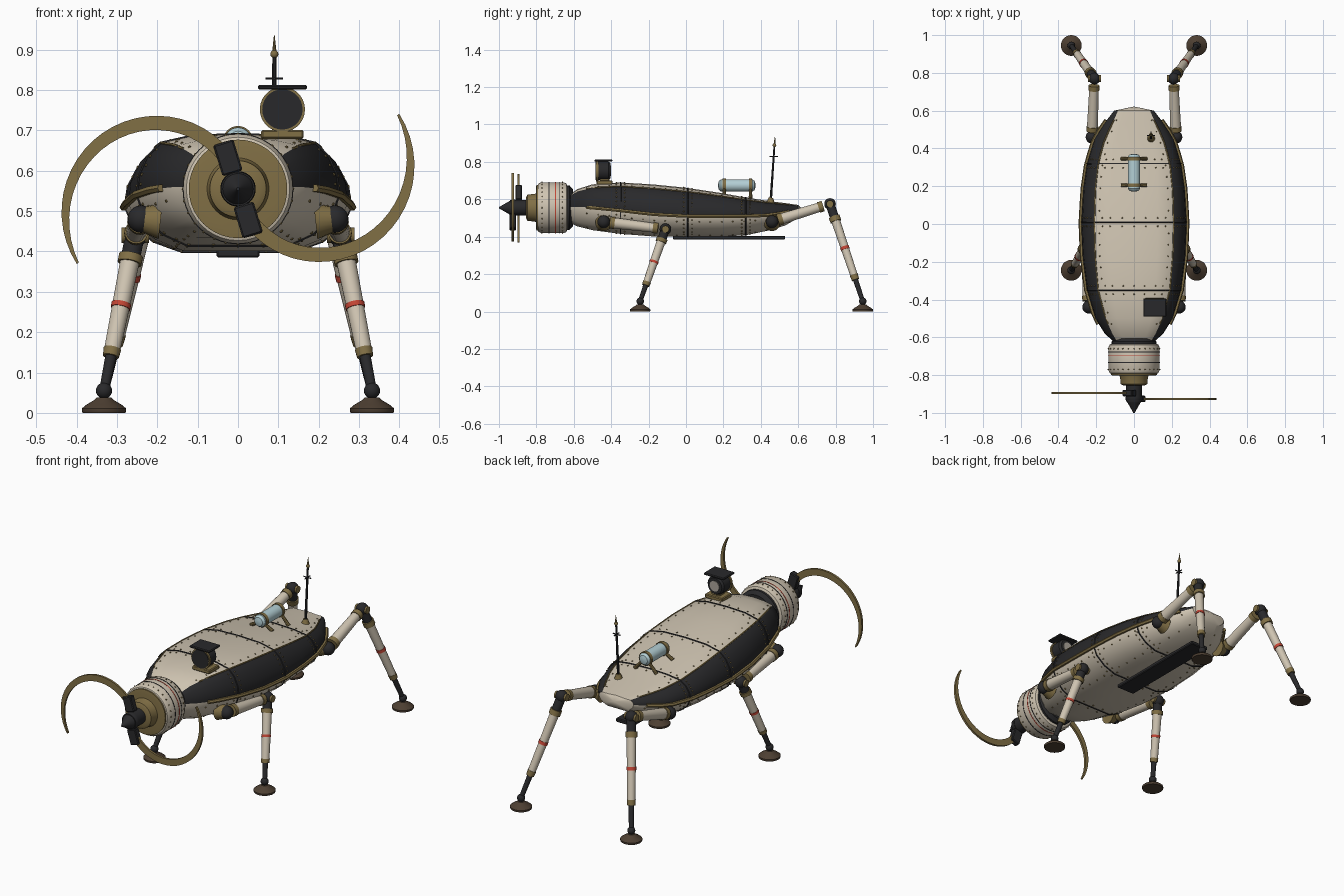
import bpy, bmesh, math
from mathutils import Vector, Matrix

cube = bpy.data.objects.get("Cube")
if cube:
    bpy.data.objects.remove(cube, do_unlink=True)
made = []


def material(name, *rgb):
    m = bpy.data.materials.new(name)
    m.use_nodes = True
    m.diffuse_color = (*rgb, 1)
    m.node_tree.nodes["Principled BSDF"].inputs["Base Color"].default_value = (*rgb, 1)
    return m


CREAM = material("cream paint", .62, .55, .44)
DARK = material("dark iron", .022, .022, .024)
BRASS = material("aged brass", .22, .16, .06)
BROWN = material("brown rubber", .075, .05, .032)
RED = material("red marking", .55, .06, .035)
GLASS = material("pale blue glass", .45, .62, .66)
GREY = material("warm grey", .42, .38, .33)


def finish(name, bm, *mats):
    bmesh.ops.recalc_face_normals(bm, faces=bm.faces)
    me = bpy.data.meshes.new(name)
    bm.to_mesh(me)
    bm.free()
    for m in mats:
        me.materials.append(m)
    ob = bpy.data.objects.new(name, me)
    bpy.context.collection.objects.link(ob)
    made.append(ob)
    return ob


def loft(bm, rings):
    """Skin between closed rings of points; returns the vertex rings."""
    vs = [[bm.verts.new(p) for p in r] for r in rings]
    n = len(vs[0])
    for a, b in zip(vs, vs[1:]):
        for i in range(n):
            bm.faces.new((a[i], a[(i + 1) % n], b[(i + 1) % n], b[i]))
    return vs


def lathe(name, origin, axis, profile, mat, segs=24):
    """Turn (distance, radius) pairs around an axis."""
    q = Vector(axis).to_track_quat('Z', 'Y')
    rings = []
    for d, r in profile:
        angles = [math.tau * i / segs for i in range(segs)]
        rings.append([Vector(origin) + q @ Vector((r * math.cos(a), r * math.sin(a), d)) for a in angles])
    bm = bmesh.new()
    vs = loft(bm, rings)
    bm.faces.new(vs[0])
    bm.faces.new(vs[-1])
    return finish(name, bm, mat)


def tube(name, a, b, r1, r2, mat, segs=20):
    a, b = Vector(a), Vector(b)
    return lathe(name, a, b - a, [(0, r1), ((b - a).length, r2)], mat, segs)


def ball(name, c, r, mat):
    prof = [(-r * math.cos(t), r * math.sin(t)) for t in [.05 + k * (math.pi - .1) / 10 for k in range(11)]]
    return lathe(name, c, (0, 0, 1), prof, mat, 20)


def box(name, c, size, mat, tilt=0, bevel=.004):
    bm = bmesh.new()
    m = Matrix.Translation(c) @ Matrix.Rotation(tilt, 4, 'Y') @ Matrix.Diagonal((*size, 1))
    bmesh.ops.create_cube(bm, size=1, matrix=m)
    bmesh.ops.bevel(bm, geom=bm.edges[:], offset=bevel, segments=1, affect='EDGES')
    return finish(name, bm, mat)


def wire(name, pts, r, mat, closed=False):
    cu = bpy.data.curves.new(name, 'CURVE')
    cu.dimensions = '3D'
    cu.bevel_depth, cu.bevel_resolution, cu.use_fill_caps = r, 1, True
    sp = cu.splines.new('POLY')
    sp.points.add(len(pts) - 1)
    for p, co in zip(sp.points, pts):
        p.co = (*co, 1)
    sp.use_cyclic_u = closed
    cu.materials.append(mat)
    ob = bpy.data.objects.new(name, cu)
    bpy.context.collection.objects.link(ob)
    made.append(ob)


# Hull stations: y, half width, band edge x, top z, rail z, bottom z
STATIONS = [
    (-.63, .10, .085, .62, .56, .48), (-.58, .155, .115, .655, .56, .455),
    (-.50, .205, .15, .68, .555, .435), (-.35, .25, .19, .69, .54, .415),
    (-.18, .272, .205, .68, .52, .402), (0, .28, .21, .662, .51, .40),
    (.18, .27, .205, .635, .51, .40), (.32, .25, .19, .61, .51, .408),
    (.45, .21, .155, .59, .515, .435), (.53, .16, .115, .58, .53, .46),
    (.60, .105, .085, .57, .545, .50)]


def half_section(y):
    for a, b in zip(STATIONS, STATIONS[1:]):
        if y <= b[0] + 1e-6:
            break
    f = (y - a[0]) / (b[0] - a[0])
    _, w, xb, zt, zr, zb = [p + (q - p) * f for p, q in zip(a, b)]
    up, dn, out = zt - zr, zr - zb, w - xb
    return [Vector((x, y, z)) for x, z in (
        (0, zt), (xb * .6, zt - .004), (xb, zt - .14 * up),
        (xb + .55 * out, zr + .64 * up), (xb + .9 * out, zr + .33 * up), (w, zr),
        (.93 * w, zr - .4 * dn), (.75 * w, zr - .77 * dn), (.5 * w, zb), (0, zb))]


def section(y):
    h = half_section(y)
    return h + [Vector((-p.x, p.y, p.z)) for p in h[-2:0:-1]]


# Hull with dark side bands and a shallow pointed tail cap
bm = bmesh.new()
vs = loft(bm, [section(s[0]) for s in STATIONS])
bm.faces.ensure_lookup_table()
n = len(vs[0])
for k, f in enumerate(bm.faces):
    f.material_index = 1 if k % n in (2, 3, 4, n - 3, n - 4, n - 5) else 0
bm.faces.new(vs[0])
tip = bm.verts.new((0, .622, .545))
for i in range(n):
    bm.faces.new((vs[-1][i], vs[-1][(i + 1) % n], tip))
finish("hull", bm, CREAM, DARK)

# Side rails, seams and rivets
ys = [-.53 + .06 * k for k in range(19)]
for s, side in ((1, "left"), (-1, "right")):
    flip = Vector((s, 1, 1))
    wire(side + "_lower_rail", [(half_section(y)[5] + Vector((.004, 0, 0))) * flip for y in ys], .010, BRASS)
    wire(side + "_upper_trim", [half_section(y)[2] * flip for y in ys], .004, BRASS)
SEAMS = (-.35, .01, .32)
for i, y in enumerate(SEAMS):
    wire(f"hull_seam_{i + 1}", section(y), .004, DARK, True)
bm = bmesh.new()
spots = []
for y in SEAMS:
    for dy in (-.022, .022):
        ring = section(y + dy)
        spots += [p for a, b in zip(ring, ring[1:] + ring[:1]) for p in (a, (a + b) / 2)]
for y in ys:
    ring = section(y)
    for k in (2, 6, 8):
        spots += [ring[k] * .7 + ring[k - 1] * .3, ring[-k] * .7 + ring[1 - k] * .3]
for p in spots:
    bmesh.ops.create_icosphere(bm, subdivisions=1, radius=.0045, matrix=Matrix.Translation(p))
finish("hull_rivets", bm, BRASS)
box("keel_plate", (0, .23, .395), (.106, .6, .02), DARK)

# Nose: neck, cowl, collar and spinner, all along the shaft
SHAFT = .555
def nose(name, profile, mat, segs=40):
    return lathe(name, (0, 0, SHAFT), (0, 1, 0), profile, mat, segs)

nose("neck_ring", [(-.65, .118), (-.622, .118), (-.605, .10)], DARK)
nose("cowl", [(-.795, .115), (-.79, .128), (-.775, .136), (-.655, .136), (-.64, .13), (-.634, .118)], CREAM)
for name, y, mat in (("front", -.735, DARK), ("middle", -.70, RED), ("rear", -.68, DARK)):
    nose(f"cowl_{name}_line", [(y, .1375), (y + .004, .1375)], mat)
nose("cowl_face", [(-.803, .10), (-.80, .122), (-.79, .122)], BRASS)
nose("shaft_collar", [(-.855, .055), (-.848, .07), (-.81, .074), (-.795, .08)], BRASS)
nose("hub", [(-.94, .042), (-.85, .042)], DARK)
nose("spinner", [(-1, .004), (-.985, .012), (-.95, .032), (-.93, .044), (-.915, .044)], DARK)
bm = bmesh.new()
for a in range(28):
    t = math.tau * a / 28
    for y in (-.77, -.66):
        p = Vector((.136 * math.cos(t), y, SHAFT + .136 * math.sin(t)))
        bmesh.ops.create_icosphere(bm, subdivisions=1, radius=.004, matrix=Matrix.Translation(p))
finish("cowl_rivets", bm, BRASS)

# Two sickle blades, point-symmetric about the shaft
for s, side, y in ((1, "right", -.895), (-1, "left", -.926)):
    rings = []
    for k in range(25):
        t = k / 24
        a = math.radians(42 + 170 * t)
        half = .015 * (1 - t ** 3) + .003
        r = .208 + .036 * t
        ring = []
        for rr, dy in ((r - half, -.006), (r + half, -.006), (r + half, .006), (r - half, .006)):
            ring.append((s * (-.19 + rr * math.cos(a)), y + dy, SHAFT + s * (-.055 + rr * math.sin(a))))
        rings.append(ring)
    bm = bmesh.new()
    vs = loft(bm, rings)
    bm.faces.new(vs[0])
    bm.faces.new(vs[-1])
    finish(side + "_blade", bm, BRASS)
    box(side + "_blade_clamp", (-.025 * s, y, SHAFT + .077 * s), (.052, .034, .08), DARK, math.radians(-17))


# Legs
def leg(label, s, hip, knee, ankle):
    h, k, a = [Vector((s * p[0], p[1], p[2])) for p in (hip, knee, ankle)]
    up = lambda t: h.lerp(k, t)
    low = lambda t: k.lerp(a, t)
    tube(label + "_hip_bracket", (h.x * .8, h.y, h.z - .005), h, .045, .03, BRASS)
    ball(label + "_hip_joint", h, .034, DARK)
    tube(label + "_hip_collar", up(.10), up(.18), .032, .032, BRASS)
    tube(label + "_upper_tube", up(.18), up(.8), .029, .025, CREAM)
    tube(label + "_knee_collar", up(.8), up(.88), .029, .029, BRASS)
    ball(label + "_knee_joint", k, .031, DARK)
    tube(label + "_knee_pin", k - Vector((.034, 0, 0)), k + Vector((.034, 0, 0)), .019, .019, BRASS)
    tube(label + "_shin_socket", low(0), low(.15), .024, .024, DARK)
    tube(label + "_shin_top_collar", low(.13), low(.18), .030, .030, BRASS)
    tube(label + "_shin_tube", low(.18), low(.74), .024, .020, CREAM)
    tube(label + "_shin_red_band", low(.44), low(.47), .0245, .0245, RED)
    tube(label + "_shin_bottom_collar", low(.73), low(.78), .022, .020, BRASS)
    tube(label + "_shin_rod", low(.77), low(1), .014, .012, DARK)
    ball(label + "_ankle", a, .02, DARK)
    lathe(label + "_foot", (a.x, a.y, 0), (0, 0, 1),
          [(0, .053), (.004, .055), (.011, .055), (.02, .044), (.032, .024), (.038, .018)], BROWN, 28)


for s, side in ((1, "left"), (-1, "right")):
    leg(f"front_{side}_leg", s, (.24, -.44, .48), (.255, -.11, .44), (.332, -.245, .055))
    leg(f"rear_{side}_leg", s, (.222, .46, .48), (.21, .77, .575), (.332, .945, .055))

# Searchlight
box("lamp_base", (.11, -.435, .69), (.105, .085, .022), BRASS)
box("lamp_bracket", (.11, -.435, .705), (.05, .05, .02), BRASS)
Y = (0, 1, 0)
lathe("lamp_housing", (.11, -.44, .752), Y, [(-.043, .05), (.025, .05), (.035, .042)], DARK, 28)
lathe("lamp_front_rim", (.11, -.44, .752), Y, [(-.04, .056), (-.028, .056)], BRASS, 28)
lathe("lamp_rear_plate", (.11, -.44, .752), Y, [(.033, .028), (.039, .028)], GREY, 28)
box("lamp_visor", (.11, -.442, .807), (.122, .096, .012), DARK)

# Pressure tank with two straps on splayed feet
lathe("tank", (0, 0, .674), Y, [(.172, .010), (.176, .024), (.188, .033), (.355, .033), (.367, .024), (.371, .01)], GLASS)
for i, y in enumerate((.205, .345)):
    lathe(f"tank_strap_{i + 1}", (0, y, .674), Y, [(-.009, .037), (.009, .037)], BRASS)
    z = half_section(y)[0].z
    for s in (1, -1):
        tube(f"tank_foot_{i + 1}_{'left' if s > 0 else 'right'}", (.02 * s, y, .655), (.065 * s, y, z), .008, .01, BRASS, 10)

# Antenna mast
base, top = Vector((.09, .452, .58)), Vector((.09, .476, .935))
mast = lambda t: base.lerp(top, t)
tube("antenna_base", mast(0), mast(.08), .022, .012, BRASS)
tube("antenna_mast", mast(.05), mast(.86), .007, .005, DARK, 10)
ball("antenna_bead", mast(.87), .010, BRASS)
tube("antenna_tip", mast(.87), mast(1), .006, .001, BRASS, 10)
for name, d in (("across", Vector((.022, 0, 0))), ("along", Vector((0, .022, 0)))):
    tube("antenna_bar_" + name, mast(.7) - d, mast(.7) + d, .003, .003, DARK, 8)

# Turn curves into meshes and smooth everything but sharp edges
bpy.ops.object.select_all(action='DESELECT')
for ob in made:
    ob.select_set(True)
bpy.context.view_layer.objects.active = made[0]
bpy.ops.object.convert(target='MESH')
bpy.ops.object.shade_smooth_by_angle(angle=math.radians(35))
